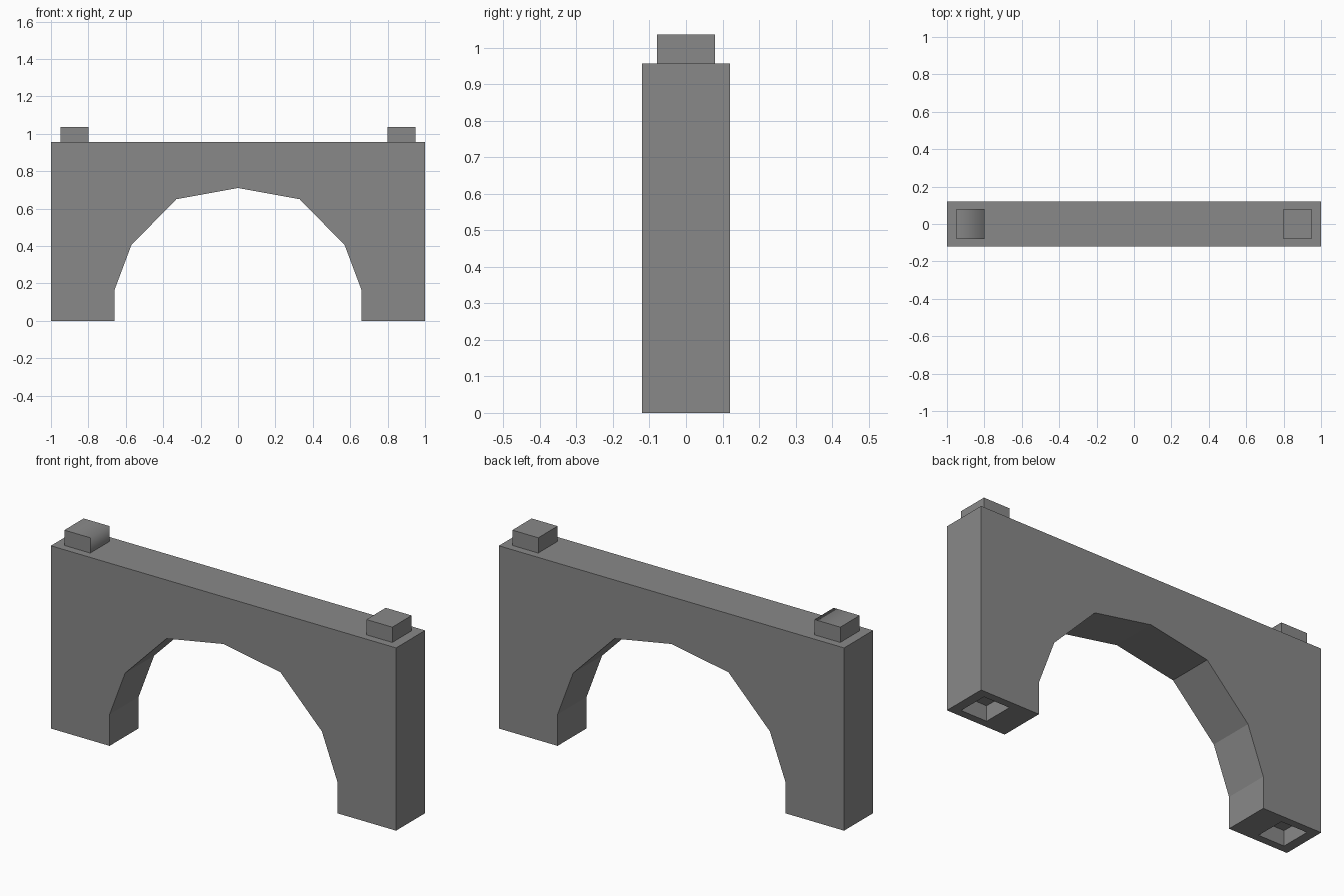
import bpy
import bmesh

if "Cube" in bpy.data.objects:
    bpy.data.objects.remove(bpy.data.objects["Cube"])

grey = bpy.data.materials.new("mid grey")
grey.diffuse_color = (0.25, 0.25, 0.25, 1)
grey.use_nodes = True
grey.node_tree.nodes["Principled BSDF"].inputs["Base Color"].default_value = grey.diffuse_color

HALF_Y, TOP = 0.12, 0.957
PEG_IN, PEG_OUT, PEG_Y, PEG_H = 0.80, 0.95, 0.08, 0.08


def finish(bm, name):
    bmesh.ops.recalc_face_normals(bm, faces=bm.faces[:])
    mesh = bpy.data.meshes.new(name)
    bm.to_mesh(mesh)
    bm.free()
    mesh.materials.append(grey)
    obj = bpy.data.objects.new(name, mesh)
    bpy.context.collection.objects.link(obj)
    return obj


# Arch block: mirrored half profile extruded through the depth
half = [(0.33, 0.65), (0.57, 0.405), (0.66, 0.165), (0.66, 0), (1, 0), (1, TOP)]
profile = [(0, 0.71)] + half + [(-x, z) for x, z in reversed(half)]
bm = bmesh.new()
front = bm.faces.new([bm.verts.new((x, -HALF_Y, z)) for x, z in profile])
ext = bmesh.ops.extrude_face_region(bm, geom=[front])
back = [v for v in ext["geom"] if isinstance(v, bmesh.types.BMVert)]
bmesh.ops.translate(bm, verts=back, vec=(0, 2 * HALF_Y, 0))
bmesh.ops.recalc_face_normals(bm, faces=bm.faces[:])

# Square sockets sunk into the underside of each leg, in line with the pegs
feet = [f for f in bm.faces if all(abs(v.co.z) < 1e-5 for v in f.verts)]
for foot in feet:
    bmesh.ops.inset_individual(bm, faces=[foot], thickness=0.04)
    side = 1 if foot.calc_center_median().x > 0 else -1
    for v in foot.verts:
        v.co.x = side * (PEG_OUT if abs(v.co.x) > 0.83 else PEG_IN)
        v.co.y = PEG_Y if v.co.y > 0 else -PEG_Y
    sunk = bmesh.ops.extrude_discrete_faces(bm, faces=[foot])["faces"][0]
    rim = [e for e in bm.edges if e.is_boundary]
    for v in sunk.verts:
        v.co.z = PEG_H
    bmesh.ops.bridge_loops(bm, edges=rim)
finish(bm, "arch_block")

# Pegs on top of the block
for name, side in (("left_peg", -1), ("right_peg", 1)):
    bm = bmesh.new()
    bmesh.ops.create_cube(bm, size=1)
    for v in bm.verts:
        v.co.x = side * (PEG_IN + PEG_OUT) / 2 + v.co.x * (PEG_OUT - PEG_IN)
        v.co.y *= 2 * PEG_Y
        v.co.z = TOP + (v.co.z + 0.5) * PEG_H
    if side < 0:
        # The left peg is shaded softly over its top inner edge only
        bm.normal_update()
        soft = [f for f in bm.faces if f.normal.z > 0.9 or f.normal.x > 0.9]
        for f in soft:
            f.smooth = True
        for e in bm.edges:
            e.smooth = all(f in soft for f in e.link_faces)
    finish(bm, name)
